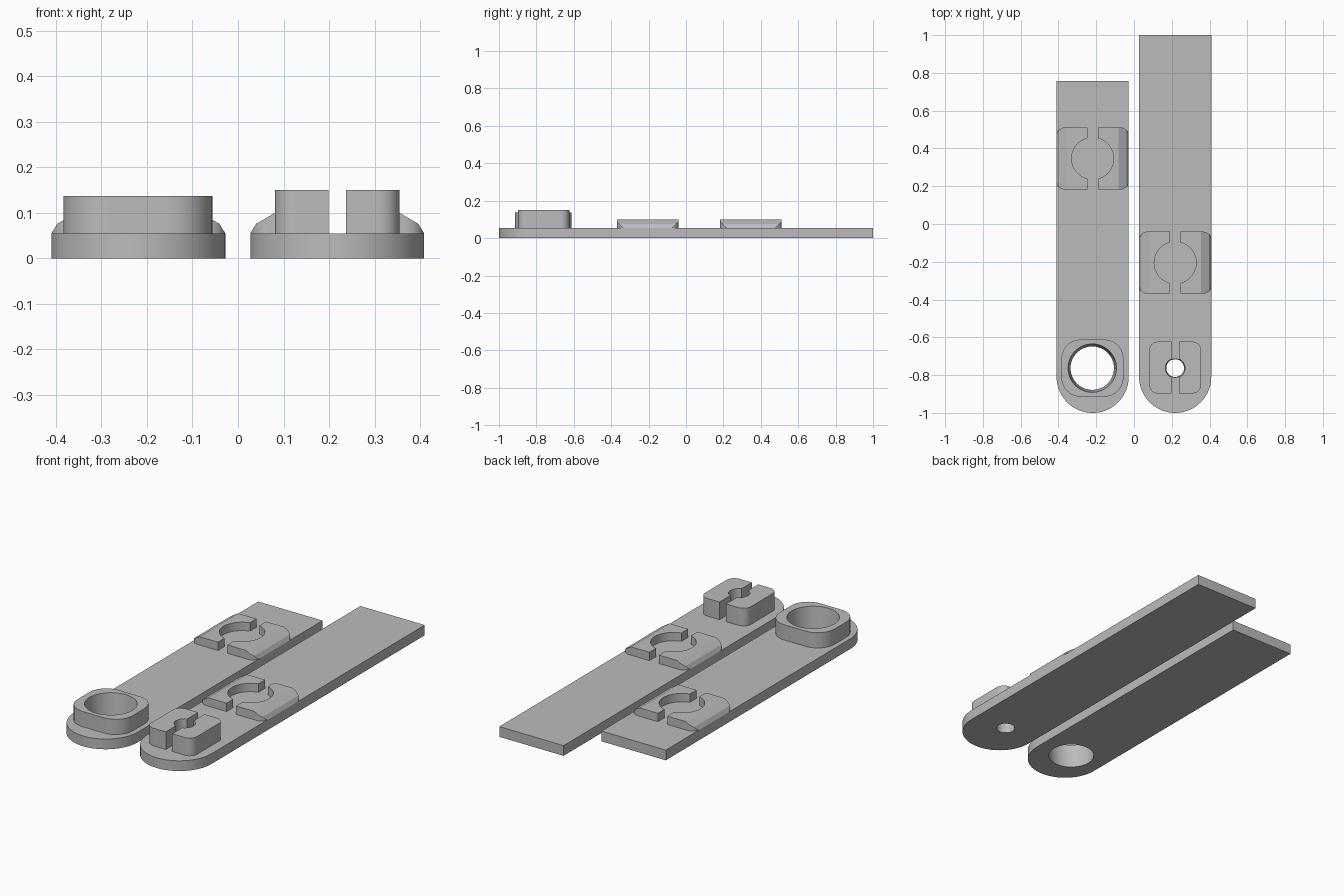
import bpy, bmesh, math
from mathutils import Vector

cube = bpy.data.objects.get("Cube")
if cube:
    bpy.data.objects.remove(cube, do_unlink=True)

grey = bpy.data.materials.new("plain_grey")
grey.use_nodes = True
GREY = (0.5, 0.5, 0.5, 1)
grey.diffuse_color = GREY
grey.node_tree.nodes["Principled BSDF"].inputs["Base Color"].default_value = GREY

BAR_T = 0.055      # bar thickness
HALF_W = 0.191     # half bar width
PIVOT_Y = -0.763   # pivot hole position


def add(name, bm):
    mesh = bpy.data.meshes.new(name)
    bmesh.ops.recalc_face_normals(bm, faces=bm.faces)
    bm.to_mesh(mesh)
    bm.free()
    mesh.materials.append(grey)
    obj = bpy.data.objects.new(name, mesh)
    bpy.context.collection.objects.link(obj)
    return obj


def extrude(name, points, direction):
    """Solid from a flat outline swept along a direction."""
    bm = bmesh.new()
    face = bm.faces.new([bm.verts.new(p) for p in points])
    moved = bmesh.ops.extrude_face_region(bm, geom=[face])["geom"]
    bmesh.ops.translate(bm, vec=Vector(direction),
                        verts=[v for v in moved if isinstance(v, bmesh.types.BMVert)])
    return add(name, bm)


def arc(cx, cy, r, start, end, steps):
    angles = [math.radians(start + (end - start) * i / steps) for i in range(steps + 1)]
    return [(cx + r * math.cos(a), cy + r * math.sin(a)) for a in angles]


def rounded_block(name, cx, cy, hx, hy, r, z0, z1):
    pts = []
    for i, (sx, sy) in enumerate([(1, 1), (-1, 1), (-1, -1), (1, -1)]):
        pts += arc(cx + sx * (hx - r), cy + sy * (hy - r), r, i * 90, i * 90 + 90, 10)
    return extrude(name, [(x, y, z0) for x, y in pts], (0, 0, z1 - z0))


def box(name, cx, cy, hx, hy, z0, z1):
    pts = [(cx - hx, cy - hy, z0), (cx + hx, cy - hy, z0),
           (cx + hx, cy + hy, z0), (cx - hx, cy + hy, z0)]
    return extrude(name, pts, (0, 0, z1 - z0))


def cone(name, cx, cy, r0, r1, z0, z1):
    bm = bmesh.new()
    bmesh.ops.create_cone(bm, cap_ends=True, segments=64, radius1=r0, radius2=r1, depth=z1 - z0)
    bmesh.ops.translate(bm, vec=Vector((cx, cy, (z0 + z1) / 2)), verts=bm.verts)
    return add(name, bm)


def boolean(obj, tool, operation="DIFFERENCE"):
    """Apply a boolean and discard the helper."""
    mod = obj.modifiers.new("cut", "BOOLEAN")
    mod.object, mod.operation, mod.solver = tool, operation, "EXACT"
    result = bpy.data.meshes.new_from_object(
        obj.evaluated_get(bpy.context.evaluated_depsgraph_get()))
    obj.modifiers.clear()
    obj.data = result
    bpy.data.objects.remove(tool, do_unlink=True)


def bar(name, cx, back):
    end = arc(cx, -1 + HALF_W, HALF_W, 180, 360, 40)
    pts = end + [(cx + HALF_W, back), (cx - HALF_W, back)]
    return extrude(name, [(x, y, 0) for x, y in pts], (0, 0, BAR_T))


def clip_pad(name, cx, cy):
    """Pad with sloped flanks, a round recess and a slot through it."""
    hy, top = 0.164, 0.1
    half = [(HALF_W, BAR_T), (0.178, 0.076), (0.137, top)]
    section = half + [(-x, z) for x, z in reversed(half)]
    pad = extrude(name, [(cx + x, cy - hy, z) for x, z in section], (0, 2 * hy, 0))
    boolean(pad, rounded_block("trim", cx, cy, HALF_W + 0.0005, hy + 0.0005, 0.045, 0, 0.2),
            "INTERSECT")
    boolean(pad, cone("recess", cx, cy, 0.111, 0.111, 0, 0.2))
    boolean(pad, box("slot", cx, cy, 0.028, 0.3, 0, 0.2))
    return pad


def pivot_hole(obj, cx, r0, r1, top):
    # carry the taper a little beyond both ends
    ext = 0.01
    slope = (r1 - r0) / top * ext
    boolean(obj, cone("hole", cx, PIVOT_Y, r0 - slope, r1 + slope, -ext, top + ext))


# short bar with the socket ring
LEFT_X, RIGHT_X = -0.219, 0.218
short_bar = bar("short_bar", LEFT_X, 0.757)
socket_ring = rounded_block("socket_ring", LEFT_X - 0.001, PIVOT_Y, 0.164, 0.151, 0.1, BAR_T, 0.137)
for part in (short_bar, socket_ring):
    pivot_hole(part, LEFT_X - 0.002, 0.115, 0.128, 0.137)

# long bar with the split boss
long_bar = bar("long_bar", RIGHT_X, 1.0)
split_boss = rounded_block("split_boss", RIGHT_X, PIVOT_Y + 0.003, 0.137, 0.137, 0.045, BAR_T, 0.15)
for part in (long_bar, split_boss):
    pivot_hole(part, RIGHT_X, 0.047, 0.052, 0.15)
boolean(split_boss, box("split", RIGHT_X, PIVOT_Y, 0.019, 0.3, 0, 0.3))

# clip pads on both bars
short_pad = clip_pad("short_bar_clip_pad", LEFT_X, 0.347)
long_pad = clip_pad("long_bar_clip_pad", RIGHT_X, -0.205)

# smooth the round walls, keep the edges sharp
bpy.ops.object.select_all(action="DESELECT")
for obj in (short_bar, socket_ring, long_bar, split_boss, short_pad, long_pad):
    obj.select_set(True)
    bpy.context.view_layer.objects.active = obj
bpy.ops.object.shade_smooth_by_angle(angle=math.radians(20))
